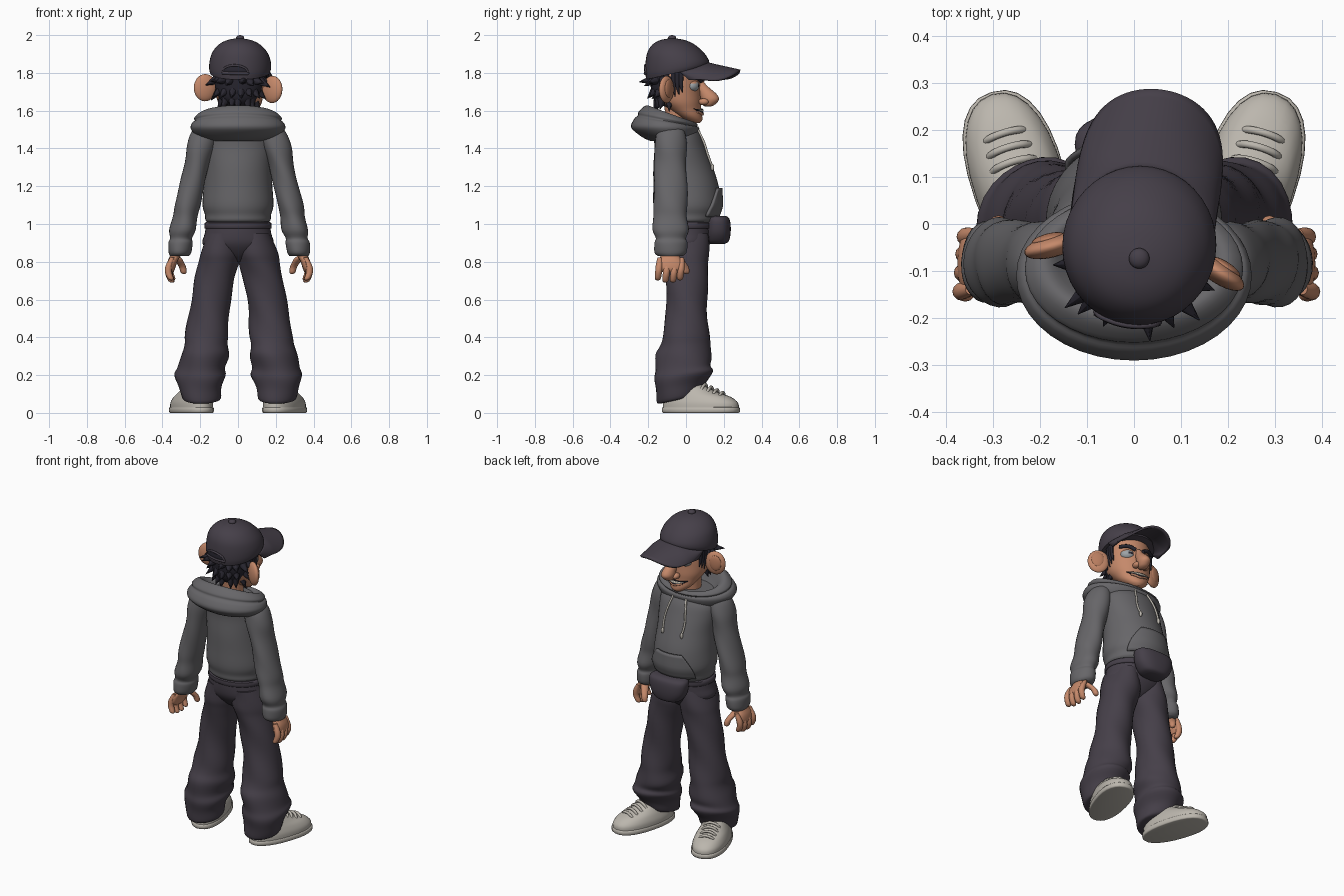
import bpy, bmesh, math, random
from mathutils import Matrix, Vector
from math import sin, cos, pi, radians

random.seed(4)
cube = bpy.data.objects.get("Cube")
if cube:
    bpy.data.objects.remove(cube)


def material(name, r, g, b):
    m = bpy.data.materials.new(name)
    m.use_nodes = True
    m.diffuse_color = (r, g, b, 1)
    bsdf = next(n for n in m.node_tree.nodes if n.type == 'BSDF_PRINCIPLED')
    bsdf.inputs["Base Color"].default_value = (r, g, b, 1)
    bsdf.inputs["Roughness"].default_value = .8
    return m


dark_cloth = material("dark cloth", .06, .05, .066)
grey_cloth = material("grey cloth", .135, .132, .14)
skin = material("skin", .56, .25, .145)
skin_shade = material("inner ear skin", .48, .205, .115)
hair_dark = material("dark hair", .022, .02, .03)
shoe_grey = material("pale shoe", .5, .47, .42)
eye_grey = material("eye grey", .34, .37, .39)
tooth_white = material("tooth white", .65, .6, .5)
made, head_parts = [], []


def finish(name, bm, *mats):
    bmesh.ops.recalc_face_normals(bm, faces=bm.faces)
    me = bpy.data.meshes.new(name)
    bm.to_mesh(me)
    bm.free()
    for m in mats:
        me.materials.append(m)
    o = bpy.data.objects.new(name, me)
    bpy.context.collection.objects.link(o)
    made.append(o)
    return o


def ring_point(ring, a, p=2, wob=0, taper=0, off=0):
    z, x, y, rx, ry, tilt = (tuple(ring) + (0,))[:6]
    c, s = cos(a), sin(a)
    k = 1 + wob * sin(3 * a + z * 24)
    px = math.copysign(abs(c) ** (2 / p), c) * (1 + taper * s)
    py = math.copysign(abs(s) ** (2 / p), s)
    return Vector((x + px * (rx * k + off), y + py * (ry * k + off), z + tilt * s))


def loft(name, rings, mat, n=28, steps=4, **shape):
    """Closed body through elliptical rings (z, x, y, rx, ry, tilt), smoothly interpolated."""
    rs = [(tuple(r) + (0,))[:6] for r in rings]
    dense = []
    for i in range(len(rs) - 1):
        quad = list(zip(rs[max(i - 1, 0)], rs[i], rs[i + 1], rs[min(i + 2, len(rs) - 1)]))
        for j in range(steps):
            t = j / steps
            dense.append([b + .5 * t * (c - a + t * (2*a - 5*b + 4*c - d + t * (3*(b - c) + d - a)))
                          for a, b, c, d in quad])
    dense.append(rs[-1])
    bm = bmesh.new()
    rows = [[bm.verts.new(ring_point(r, 2 * pi * k / n, **shape)) for k in range(n)] for r in dense]
    for lo, hi in zip(rows, rows[1:]):
        for k in range(n):
            bm.faces.new((lo[k], lo[(k + 1) % n], hi[(k + 1) % n], hi[k]))
    bm.faces.new(rows[0])
    bm.faces.new(rows[-1])
    return finish(name, bm, mat)


def surf(rings, a, z, off=.004):
    """Point on a lofted body at angle a (degrees) and height z."""
    for lo, hi in zip(rings, rings[1:]):
        if lo[0] <= z <= hi[0]:
            t = (z - lo[0]) / (hi[0] - lo[0])
            r = [p + (q - p) * t for p, q in zip(lo[:5], hi[:5])]
            return ring_point(r, radians(a), off=off)


def patch(name, fn, mat, thick, nu=24, nv=8):
    """Sheet from fn(u, v), u in -1..1, v in 0..1, given a thickness."""
    bm = bmesh.new()
    g = [[bm.verts.new(fn(2 * i / nu - 1, j / nv)) for j in range(nv + 1)] for i in range(nu + 1)]
    for i in range(nu):
        for j in range(nv):
            bm.faces.new((g[i][j], g[i + 1][j], g[i + 1][j + 1], g[i][j + 1]))
    o = finish(name, bm, mat)
    mod = o.modifiers.new("thickness", 'SOLIDIFY')
    mod.thickness, mod.offset = thick, 0
    return o


def tube(name, pts, r, mat):
    cu = bpy.data.curves.new(name, 'CURVE')
    cu.dimensions, cu.bevel_depth, cu.bevel_resolution = '3D', r, 3
    cu.use_fill_caps = True
    sp = cu.splines.new('BEZIER')
    sp.bezier_points.add(len(pts) - 1)
    for bp, p in zip(sp.bezier_points, pts):
        bp.co = p
        bp.handle_left_type = bp.handle_right_type = 'AUTO'
    cu.materials.append(mat)
    o = bpy.data.objects.new(name, cu)
    bpy.context.collection.objects.link(o)
    return o


def ball(name, loc, size, mats, rot=0):
    bm = bmesh.new()
    m = Matrix.Translation(loc) @ Matrix.Rotation(radians(rot), 4, 'Z') @ Matrix.Diagonal((*size, 1))
    bmesh.ops.create_uvsphere(bm, u_segments=24, v_segments=16, radius=1, matrix=m)
    return finish(name, bm, *mats)


# Hooded top: body, hood, pocket, cords
body = [(1.005, 0, 0, .155, .14), (1.02, 0, 0, .172, .158), (1.05, 0, .003, .175, .165),
        (1.1, 0, .005, .188, .178), (1.2, 0, 0, .182, .173), (1.3, 0, -.015, .178, .158),
        (1.4, 0, -.03, .185, .137), (1.47, 0, -.045, .18, .125), (1.53, 0, -.06, .13, .1)]
loft("hoodie_body", body, grey_cloth, n=40)
loft("hood", [(1.44, 0, -.08, .14, .11), (1.462, 0, -.09, .215, .145), (1.505, 0, -.11, .25, .18, -.005),
              (1.535, 0, -.105, .243, .17, -.02), (1.545, 0, -.1, .228, .155, -.03),
              (1.56, 0, -.094, .232, .156, -.035), (1.582, 0, -.085, .205, .132, -.043),
              (1.575, 0, -.08, .175, .11, -.045), (1.52, 0, -.07, .13, .09, -.03),
              (1.48, 0, -.06, .08, .06)], grey_cloth, n=40)
patch("front_pocket", lambda u, v: surf(body, 90 + u * (52 - 26 * v ** 1.5), 1.04 + .15 * v, .006 + .005 * v),
      grey_cloth, .014)
for s in (1, -1):
    side = "left_" if s > 0 else "right_"
    cord = [surf(body, 90 - s * a, z, .008) for a, z in ((16, 1.5), (19, 1.43), (22, 1.37), (21, 1.3))]
    tube(side + "drawstring", cord, .006, shoe_grey)
    ball(side + "drawstring_tip", cord[-1], (.009, .009, .018), [shoe_grey])

    # Sleeve with gathered cuff
    loft(side + "sleeve", [(z, s * x + .005, -.082, rx, ry) for z, x, rx, ry in (
        (1.53, .14, .03, .04), (1.5, .175, .065, .07), (1.42, .2, .075, .085), (1.32, .222, .066, .084),
        (1.2, .25, .066, .088), (1.1, .273, .068, .09), (1.04, .284, .065, .088), (.97, .297, .07, .096),
        (.925, .306, .058, .08), (.9, .31, .064, .087), (.85, .314, .06, .085), (.83, .316, .05, .065))],
        grey_cloth, wob=.03)

    # Hand: palm, fingers, thumb
    loft(side + "palm", [(z, s * x + .005, -.085, rx, ry) for z, x, rx, ry in (
        (.745, .36, .014, .045), (.765, .36, .022, .07), (.8, .352, .026, .068), (.83, .338, .028, .05),
        (.86, .325, .03, .035))], skin, n=16)
    for i, y in enumerate((-.145, -.105, -.065, -.028)):
        x, tip = .375 - .003 * i, .684 + .012 * abs(i - 1.5)
        loft(side + "finger_%d" % (i + 1), [(tip + h, s * (x + dx) + .005, y + dy, r, r) for h, dx, dy, r in (
            (0, -.018, -.004, .006), (.01, -.013, -.004, .016), (.045, -.001, 0, .018), (.08, -.006, .003, .018),
            (.12, -.022, .006, .012))], skin, n=12)
    loft(side + "thumb", [(.735, s * .286, .002, .006, .006), (.745, s * .288, .002, .016, .016),
                          (.775, s * .295, -.006, .019, .019), (.815, s * .318, -.04, .022, .024),
                          (.83, s * .324, -.05, .01, .01)], skin, n=12)

    # Baggy trouser leg
    loft(side + "trouser_leg", [(z, s * x + .005, y, rx, ry, t) for z, x, y, rx, ry, t in (
        (.07, .2, -.04, .085, .09, .02), (.08, .2, -.04, .102, .115, .025), (.14, .205, -.03, .113, .132, .02),
        (.2, .202, -.012, .136, .155, .02), (.24, .198, -.012, .126, .145, .01), (.3, .182, -.01, .127, .148, -.01),
        (.36, .176, -.005, .114, .132, 0), (.42, .17, 0, .114, .122, 0), (.55, .155, .004, .105, .108, 0),
        (.7, .13, .003, .105, .112, 0), (.79, .108, 0, .108, .12, 0), (.85, .096, -.005, .107, .128, 0),
        (.95, .085, -.01, .08, .125, 0))],
        dark_cloth, wob=.03)

    # Shoe: sole, upper, laces, turned outwards
    place = Matrix.Translation((s * .242, .078, 0)) @ Matrix.Rotation(radians(-17 * s), 4, 'Z')
    sole = loft(side + "shoe_sole", [(0, 0, 0, .094, .203), (.005, 0, 0, .1, .212), (.026, 0, 0, .1, .212),
                                     (.03, 0, 0, .095, .205)], shoe_grey, p=2.3, taper=.1, steps=2)
    upper = loft(side + "shoe_upper", [(.025, 0, 0, .097, .208), (.055, 0, -.002, .096, .204),
                                       (.085, 0, -.018, .086, .18), (.11, 0, -.05, .074, .138),
                                       (.14, 0, -.075, .06, .1), (.165, 0, -.085, .05, .075)],
                 shoe_grey, p=2.2, taper=.08)
    bits = [sole, upper]
    for i in range(4):
        y, z = .024 + .032 * i, .149 - .014 * i
        bits.append(tube(side + "shoe_lace_%d" % (i + 1),
                         [(-.054, y - .01, z - .036), (-.025, y, z - .004), (.025, y, z - .004),
                          (.054, y - .01, z - .036)], .008, shoe_grey))
    for o in bits:
        o.matrix_basis = place

# Trouser seat, belt and waist bag
loft("trouser_seat", [(.8, 0, -.002, .03, .04), (.83, 0, -.003, .1, .085), (.89, 0, -.005, .185, .13),
                      (.95, 0, -.005, .176, .142), (1.02, 0, -.005, .165, .14)], dark_cloth, n=36)
loft("bag_belt", [(.975, 0, -.004, .172, .144), (.98, 0, -.004, .178, .15), (1.005, 0, -.004, .176, .15),
                  (1.01, 0, -.004, .165, .14)], dark_cloth, n=36, steps=2)
bag = [(.895, 0, .165, .05, .04), (.908, 0, .168, .085, .058), (.95, 0, .17, .115, .066),
       (1.0, 0, .17, .126, .066), (1.03, 0, .168, .122, .06), (1.043, 0, .165, .1, .045)]
loft("waist_bag", bag, dark_cloth, p=2.5)

# Head, neck and face
loft("neck", [(1.44, 0, -.06, .065, .06), (1.53, 0, -.05, .06, .058), (1.63, 0, -.05, .065, .065)], skin)
skull = [(1.535, 0, .05, .025, .025), (1.55, 0, .042, .05, .045), (1.575, 0, .022, .077, .064),
         (1.61, 0, -.005, .098, .085), (1.65, 0, -.03, .118, .112), (1.7, 0, -.045, .127, .125),
         (1.76, 0, -.05, .13, .13), (1.84, 0, -.05, .128, .128)]
h = head_parts.append
h(loft("head", skull, skin, n=36))
h(loft("nose", [(1.622, 0, .118, .012, .015), (1.632, 0, .122, .027, .034), (1.66, 0, .13, .036, .048),
                (1.69, 0, .117, .032, .046), (1.73, 0, .086, .021, .03), (1.765, 0, .068, .014, .02)], skin))
h(patch("mouth", lambda u, v: surf(skull, 92 - 48 * u, 1.59 + .022 * u * u + .028 * (v - .3) * (1 - u * u)),
        hair_dark, .008))
h(patch("teeth", lambda u, v: surf(skull, 92 - 38 * u, 1.594 + .014 * u * u + .012 * v * (1 - u * u), .008),
        tooth_white, .006))
h(tube("lower_lip", [surf(skull, a, 1.578 + abs(a - 90) * .0005) for a in range(55, 126, 10)], .006, skin))
for s in (1, -1):
    side = "left_" if s > 0 else "right_"
    eye = ball(side + "eye", (s * .056, .045, 1.733), (.042, .034, .032), [eye_grey, skin, hair_dark], -20 * s)
    for f in eye.data.polygons:
        f.material_index = 1 if f.normal.z > .5 else 2 if f.normal.y > .96 else 0
    h(eye)
    h(ball(side + "nostril", (s * .031, .1, 1.648), (.02, .027, .018), [skin]))
    h(tube(side + "eyebrow", [surf(skull, 90 - s * a, z, .008) for a, z in ((10, 1.757), (28, 1.776), (50, 1.778))],
           .011, hair_dark))
    h(ball(side + "ear", (s * .18, -.075, 1.717), (.062, .024, .072), [skin], -24 * s))
    h(ball(side + "ear_hollow", (s * .192, -.061, 1.722), (.036, .011, .047), [skin_shade], -24 * s))
    for i in range(3):
        y = -.005 - .02 * i
        h(loft(side + "sideburn_%d" % (i + 1), [(1.7 - .012 * i, s * .125, y + .008, .003, .002),
                                                (1.74, s * .128, y, .008, .011), (1.81, s * .13, y, .01, .015)],
               hair_dark, n=10))

# Hair: back volume with loose pointed tufts in three rows
h(loft("hair_back", [(1.625, 0, -.085, .07, .05), (1.66, 0, -.085, .1, .085), (1.72, 0, -.085, .125, .1),
                     (1.81, 0, -.08, .13, .115)], hair_dark))
tufts = bmesh.new()
for z, out, drop, count in ((1.765, .95, .3, 10), (1.715, .75, .7, 8), (1.67, .45, .95, 8)):
    for i in range(count):
        a = radians(178 + 184 * i / (count - 1) + random.uniform(-8, 8))
        d = Vector((cos(a) * out, sin(a) * out, random.uniform(-.25, .25) - drop)).normalized()
        reach = .115 - (1.775 - z) * .35
        m = Matrix.Translation(Vector((cos(a) * reach, -.08 + sin(a) * reach * .8, z)) + d * .03)
        bmesh.ops.create_cone(tufts, cap_ends=True, segments=8, radius1=.036, radius2=.001,
                              depth=random.uniform(.075, .11), matrix=m @ d.to_track_quat('Z', 'Y').to_matrix().to_4x4())
h(finish("hair_tufts", tufts, hair_dark))

# Cap: crown, button, brim, rear opening with strap
crown = [(1.8, 0, -.045, .158, .164, .035), (1.825, 0, -.045, .164, .17, .025), (1.865, 0, -.047, .161, .166, .008),
         (1.91, 0, -.055, .145, .148), (1.95, 0, -.065, .11, .112), (1.973, 0, -.07, .065, .067),
         (1.983, 0, -.072, .015, .015)]
h(loft("cap_crown", crown, dark_cloth, n=40))
h(ball("cap_button", (0, -.072, 1.985), (.022, .022, .015), [dark_cloth]))


def brim_point(u, v):
    a = u * radians(75)
    inner = Vector((.155 * sin(a), -.047 + .163 * cos(a)))
    outer = Vector((.15 * sin(u * pi / 2), .04 + .25 * max(cos(u * pi / 2), 0) ** .55))
    x, y = inner.lerp(outer, v)
    return Vector((x, y, 1.85 - .22 * max(y - .115, 0) - (1.9 + 1.8 * v) * x * x))


h(patch("cap_brim", brim_point, dark_cloth, .012, 36, 10))


def opening(u, v):
    return surf(crown, -90 + 25 * u, 1.81 + .042 * v * math.sqrt(max(1 - u * u, 0)), .003) - Vector((0, 0, .012))


h(patch("cap_opening", opening, hair_dark, .006))
h(tube("cap_opening_edge", [opening(i / 5, 1) for i in range(-5, 6)], .006, dark_cloth))
h(tube("cap_strap", [opening(i / 5, 0) for i in range(-5, 6)], .009, dark_cloth))

# Turn the whole head slightly, then shade smooth
turn = (Matrix.Translation((.003, -.06, 1.6)) @ Matrix.Rotation(radians(-9), 4, 'Z')
        @ Matrix.Rotation(radians(1.5), 4, 'Y') @ Matrix.Translation((0, .06, -1.6)))
for o in head_parts:
    o.matrix_basis = turn @ o.matrix_basis
bpy.ops.object.select_all(action='DESELECT')
for o in made:
    o.select_set(True)
bpy.context.view_layer.objects.active = made[0]
bpy.ops.object.shade_smooth_by_angle(angle=radians(45))
